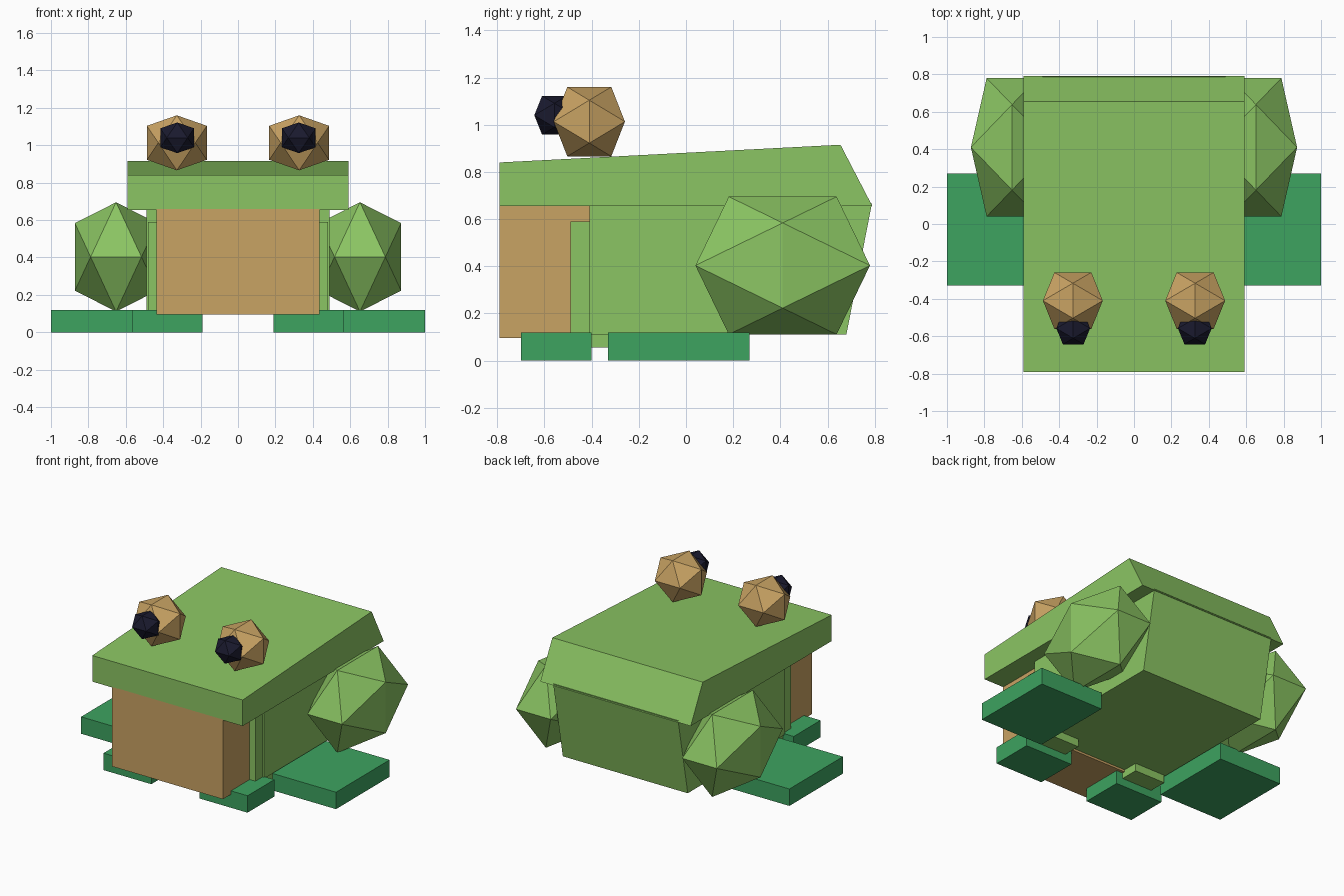
import bpy
import bmesh
from mathutils import Vector

default = bpy.data.objects.get("Cube")
if default:
    bpy.data.objects.remove(default, do_unlink=True)


def material(name, rgb):
    mat = bpy.data.materials.new(name)
    mat.use_nodes = True
    color = (*rgb, 1)
    mat.diffuse_color = color
    mat.node_tree.nodes["Principled BSDF"].inputs["Base Color"].default_value = color
    return mat


light_green = material("light_green", (0.26, 0.56, 0.125))
foot_green = material("foot_green", (0.047, 0.366, 0.117))
tan = material("tan", (0.584, 0.366, 0.125))
night_blue = material("night_blue", (0.010, 0.010, 0.027))


def finish(name, bm, mat):
    bmesh.ops.recalc_face_normals(bm, faces=bm.faces)
    mesh = bpy.data.meshes.new(name)
    bm.to_mesh(mesh)
    bm.free()
    mesh.materials.append(mat)
    obj = bpy.data.objects.new(name, mesh)
    bpy.context.scene.collection.objects.link(obj)
    return obj


def extrude_profile(name, profile, x0, x1, mat):
    """Side profile of (y, z) points extruded from x0 to x1."""
    bm = bmesh.new()
    face = bm.faces.new([bm.verts.new((x0, y, z)) for y, z in profile])
    out = bmesh.ops.extrude_face_region(bm, geom=[face])
    moved = [v for v in out["geom"] if isinstance(v, bmesh.types.BMVert)]
    bmesh.ops.translate(bm, verts=moved, vec=(x1 - x0, 0, 0))
    return finish(name, bm, mat)


def box(name, x, y, z, mat):
    profile = [(y[0], z[0]), (y[1], z[0]), (y[1], z[1]), (y[0], z[1])]
    return extrude_profile(name, profile, x[0], x[1], mat)


def faceted_ball(name, center, half, mat):
    """Twenty-sided ball, edge-up, fitted to the given half extents."""
    g = (5 ** 0.5 - 1) / 2
    bm = bmesh.new()
    for a in (-1, 1):
        for b in (-g, g):
            for p in ((0, b, a), (b, a, 0), (a, 0, b)):
                bm.verts.new([c + h * k for c, h, k in zip(center, half, p)])
    bmesh.ops.convex_hull(bm, input=bm.verts)
    return finish(name, bm, mat)


# Torso, belly and wide top slab
extrude_profile("body", [(-0.41, 0.11), (0.68, 0.11), (0.788, 0.665), (-0.41, 0.665)],
                -0.49, 0.49, light_green)
box("belly", (-0.435, 0.435), (-0.79, -0.38), (0.095, 0.66), tan)
extrude_profile("head_slab", [(-0.79, 0.655), (0.79, 0.655), (0.655, 0.915), (-0.79, 0.84)],
                -0.59, 0.59, light_green)

# Paired legs, feet and eyes
for side, s in (("left", 1), ("right", -1)):
    box(f"{side}_front_leg", (s * 0.24, s * 0.48), (-0.49, -0.27), (0.055, 0.59), light_green)
    box(f"{side}_front_foot", (s * 0.19, s * 0.565), (-0.70, -0.40), (0, 0.12), foot_green)
    box(f"{side}_hind_foot", (s * 0.5, s), (-0.33, 0.27), (0, 0.12), foot_green)
    faceted_ball(f"{side}_thigh", Vector((s * 0.652, 0.41, 0.403)), (0.22, 0.37, 0.292), light_green)
    faceted_ball(f"{side}_eye", Vector((s * 0.327, -0.41, 1.013)), (0.16, 0.151, 0.147), tan)
    faceted_ball(f"{side}_pupil", Vector((s * 0.325, -0.558, 1.04)), (0.09, 0.085, 0.082), night_blue)
